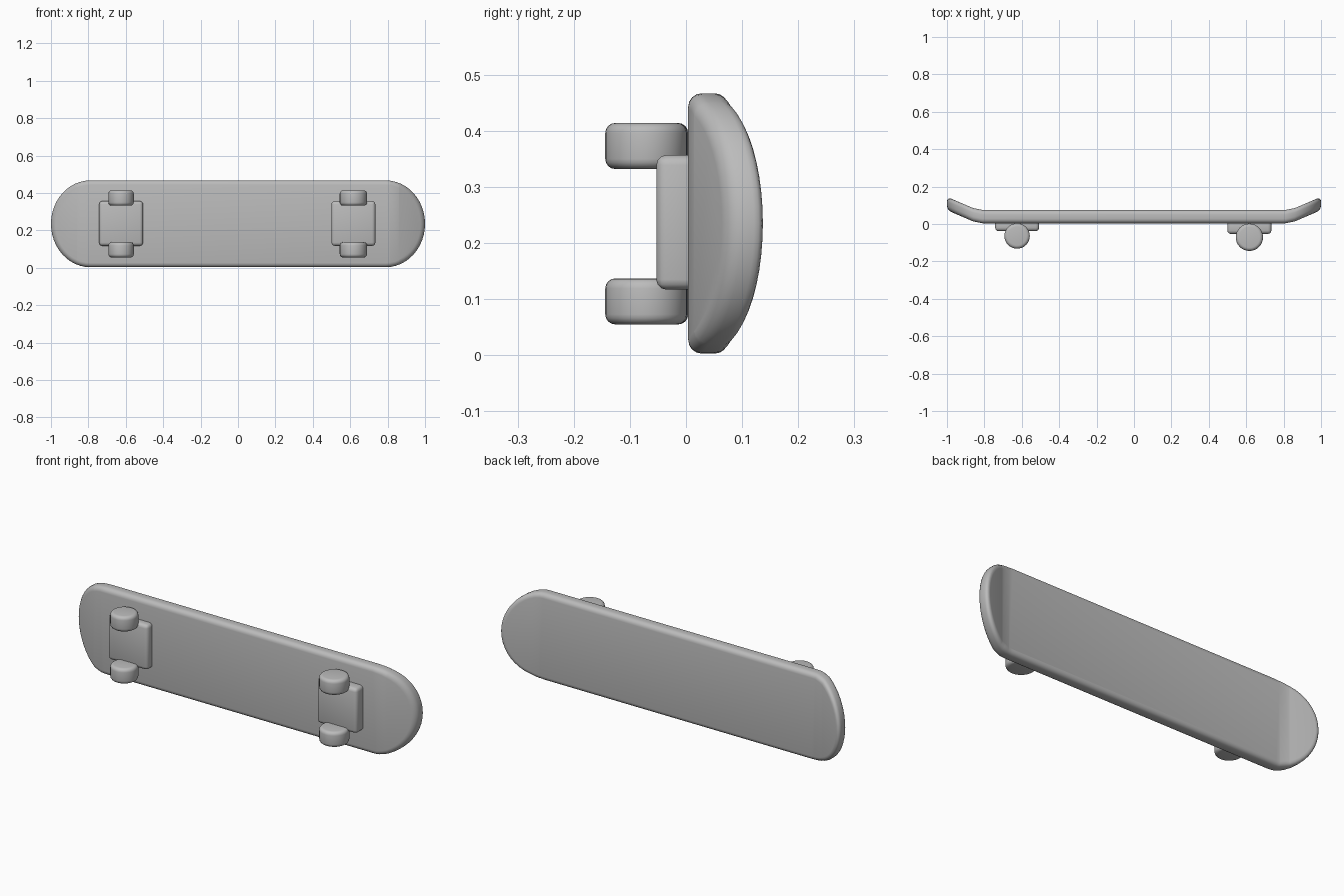
import bpy, bmesh, math
from mathutils import Vector

if "Cube" in bpy.data.objects:
    bpy.data.objects.remove(bpy.data.objects["Cube"])

grey = bpy.data.materials.new("plain grey")
grey.diffuse_color = (0.5, 0.5, 0.5, 1)
grey.use_nodes = True
grey.node_tree.nodes["Principled BSDF"].inputs["Base Color"].default_value = grey.diffuse_color
MID_Z = 0.235


def finish(name, bm, angle=35):
    bmesh.ops.recalc_face_normals(bm, faces=bm.faces)
    mesh = bpy.data.meshes.new(name)
    bm.to_mesh(mesh)
    bm.free()
    ob = bpy.data.objects.new(name, mesh)
    bpy.context.collection.objects.link(ob)
    mesh.materials.append(grey)
    bpy.ops.object.select_all(action='DESELECT')
    bpy.context.view_layer.objects.active = ob
    ob.select_set(True)
    bpy.ops.object.shade_smooth_by_angle(angle=math.radians(angle))
    return ob


def outline(inset, steps=24):
    """Board outline: straight sides with elliptical ends."""
    pts = []
    for side in (1, -1):
        for i in range(steps + 1):
            a = -math.pi / 2 + math.pi * i / steps
            x = 0.79 + (0.21 - inset) * math.cos(a)
            z = (0.232 - inset) * math.sin(a)
            pts.append((side * x, MID_Z + side * z))
    return pts


# Deck: rounded slab, with both ends kicked up
bm = bmesh.new()
FRONT, BACK, R = 0.004, 0.075, 0.024
arc = [(R * (1 - math.sin(a)), R * (1 - math.cos(a)))
       for a in (math.radians(d) for d in (0, 22.5, 45, 67.5, 90))]
levels = [(i, FRONT + d) for i, d in arc] + [(i, BACK - d) for i, d in reversed(arc)]
rings = [[bm.verts.new((x, y, z)) for x, z in outline(i)] for i, y in levels]
for lo, hi in zip(rings, rings[1:]):
    for k in range(len(lo)):
        n = (k + 1) % len(lo)
        bm.faces.new((lo[k], lo[n], hi[n], hi[k]))
bm.faces.new(rings[0])
bm.faces.new(rings[-1])
for x in (-0.86, -0.81, 0.81, 0.86):
    bmesh.ops.bisect_plane(bm, geom=bm.verts[:] + bm.edges[:] + bm.faces[:],
                           plane_co=(x, 0, 0), plane_no=(1, 0, 0))
for v in bm.verts:
    d = abs(v.co.x)
    if d > 0.86:
        v.co.y += 0.010 + (d - 0.86) * 0.43
    elif d > 0.81:
        v.co.y += (d - 0.81) * 0.2
finish("deck", bm)


def truck_plate(name, x, depth):
    bm = bmesh.new()
    bmesh.ops.create_cube(bm, size=1)
    for v in bm.verts:
        v.co = Vector((x + v.co.x * 0.235, (0.02 - depth) / 2 + v.co.y * (0.02 + depth),
                       MID_Z + 0.002 + v.co.z * 0.24))
    bmesh.ops.bevel(bm, geom=bm.edges[:], offset=0.018, segments=3, profile=0.5,
                    affect='EDGES')
    finish(name, bm)


def wheel(name, x, y, z, radius):
    """Lathed wheel with its axle along z."""
    bm = bmesh.new()
    h, r, n = 0.041, 0.018, 32
    prof = [(0, -h)]
    for s in (-1, 1):
        for i in range(5):
            a = math.radians(22.5 * (i if s < 0 else 4 - i))
            prof.append((radius - r + r * math.sin(a), s * (h - r + r * math.cos(a))))
    prof.append((0, h))
    verts = [bm.verts.new((x + p, y, z + q)) for p, q in prof]
    edges = [bm.edges.new(e) for e in zip(verts, verts[1:])]
    bmesh.ops.spin(bm, geom=verts + edges, cent=(x, y, z), axis=(0, 0, 1),
                   angle=math.tau, steps=n)
    bmesh.ops.remove_doubles(bm, verts=bm.verts, dist=0.0001)
    finish(name, bm)


# Trucks and wheels at each end
for end, x, depth, wy, wr in (("left", -0.625, 0.038, -0.064, 0.068),
                              ("right", 0.617, 0.053, -0.071, 0.073)):
    truck_plate(end + "_truck_plate", x, depth)
    for level, z in (("lower", 0.096), ("upper", 0.373)):
        wheel(f"{end}_{level}_wheel", x, wy, z, wr)
